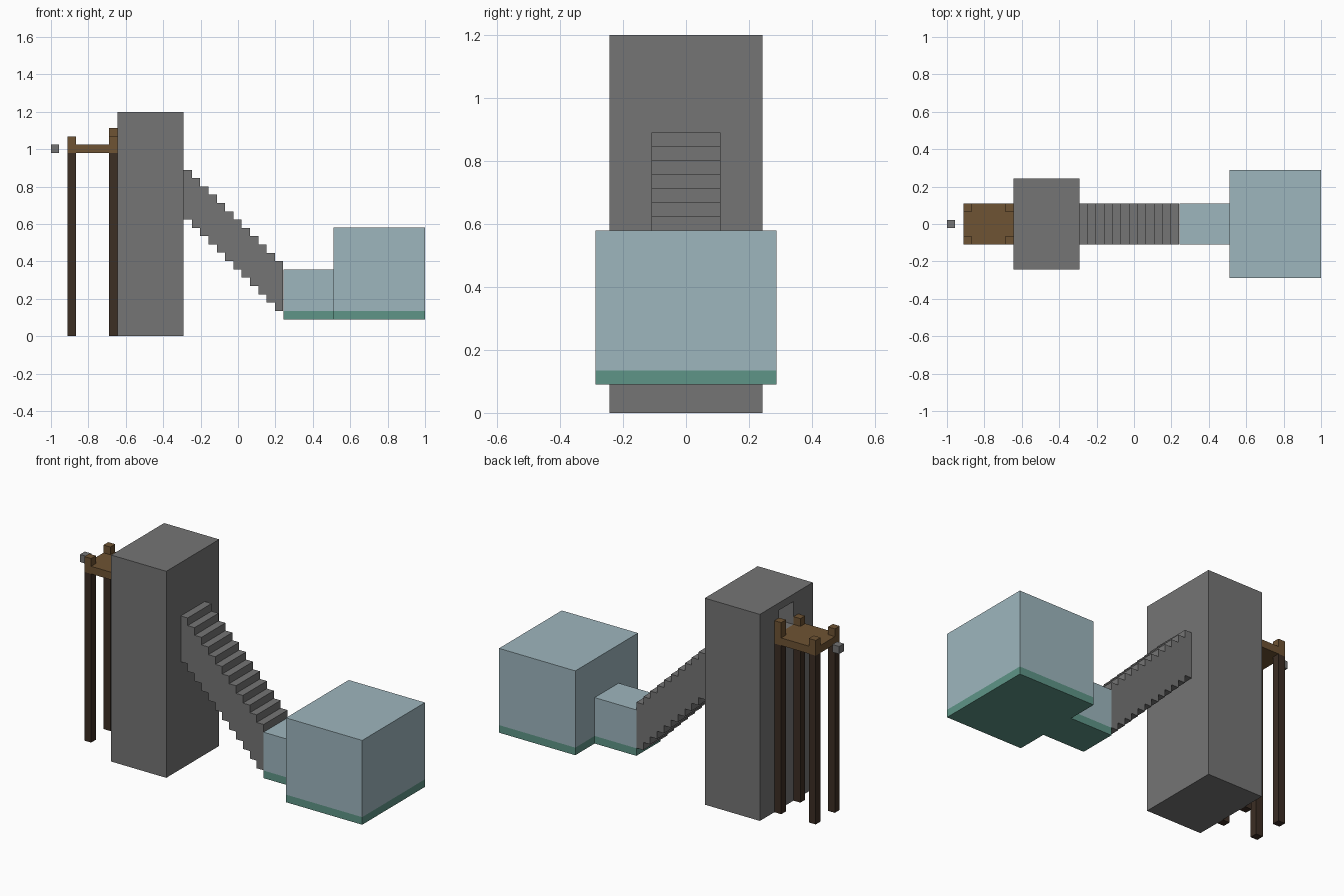
import bpy
import bmesh

cube = bpy.data.objects.get("Cube")
if cube:
    bpy.data.objects.remove(cube, do_unlink=True)


def linear(v):
    v /= 255
    return v / 12.92 if v <= 0.04045 else ((v + 0.055) / 1.055) ** 2.4


def material(name, r, g, b):
    m = bpy.data.materials.new(name)
    m.use_nodes = True
    colour = (linear(r), linear(g), linear(b), 1)
    m.diffuse_color = colour
    m.node_tree.nodes["Principled BSDF"].inputs["Base Color"].default_value = colour
    return m


stone = material("grey stone", 117, 117, 117)
glass = material("pale blue", 158, 182, 190)
teal = material("teal green", 94, 149, 135)
oak = material("brown wood", 110, 83, 51)
bark = material("dark wood", 60, 46, 36)


def prism(name, profile, y0, y1, mat):
    """Extrude an (x, z) outline from y0 to y1."""
    bm = bmesh.new()
    face = bm.faces.new([bm.verts.new((x, y0, z)) for x, z in profile])
    out = bmesh.ops.extrude_face_region(bm, geom=[face])
    moved = [v for v in out["geom"] if isinstance(v, bmesh.types.BMVert)]
    bmesh.ops.translate(bm, verts=moved, vec=(0, y1 - y0, 0))
    bmesh.ops.recalc_face_normals(bm, faces=bm.faces)
    mesh = bpy.data.meshes.new(name)
    bm.to_mesh(mesh)
    bm.free()
    mesh.materials.append(mat)
    obj = bpy.data.objects.new(name, mesh)
    bpy.context.collection.objects.link(obj)
    return obj


def box(name, x0, x1, y0, y1, z0, z1, mat):
    return prism(name, [(x0, z0), (x1, z0), (x1, z1), (x0, z1)], y0, y1, mat)


# Stone tower with a doorway opening onto the deck
tower = box("tower", -0.645, -0.291, -0.243, 0.243, 0, 1.2, stone)
cutter = box("doorway_cutter", -0.7, -0.38, -0.066, 0.066, 1.024, 1.157, stone)
cutter.hide_render = True
cutter.hide_viewport = True
cut = tower.modifiers.new("doorway", "BOOLEAN")
cut.operation = "DIFFERENCE"
cut.solver = "EXACT"
cut.object = cutter

# Stepped stair, solid with a matching stepped underside
steps, start, run, rise = 12, -0.291, 0.0444, 0.0444
upper, lower = [], []
for i in range(steps):
    xa, xb = start + i * run, start + (i + 1) * run
    drop = i * rise
    upper += [(xa, 0.89 - drop), (xb, 0.89 - drop)]
    lower += [(xa, 0.624 - drop), (xb, 0.624 - drop)]
prism("staircase", upper + lower[::-1], -0.11, 0.11, stone)

# Entry passage and large chamber, each on a teal floor
for name, x0, x1, half, top in (("passage", 0.242, 0.51, 0.11, 0.357),
                                ("chamber", 0.51, 1.0, 0.288, 0.58)):
    box(name + "_floor", x0, x1, -half, half, 0.09, 0.134, teal)
    box(name, x0, x1, -half, half, 0.134, top, glass)

# Wooden deck on four legs with corner stubs
box("deck", -0.911, -0.645, -0.11, 0.11, 0.98, 1.024, oak)
for place, x0 in (("outer", -0.911), ("inner", -0.689)):
    for side, y0 in (("front", -0.11), ("back", 0.066)):
        tall = place == "inner" and side == "back"
        top = 1.113 if tall else 1.069
        tag = place + "_" + side
        box(tag + "_leg", x0, x0 + 0.044, y0, y0 + 0.044, 0, 0.98, bark)
        box(tag + "_stub", x0, x0 + 0.044, y0, y0 + 0.044, 1.024, top, oak)

# Small stone block floating beyond the deck
box("small_block", -1.0, -0.956, -0.022, 0.022, 0.98, 1.024, stone)
